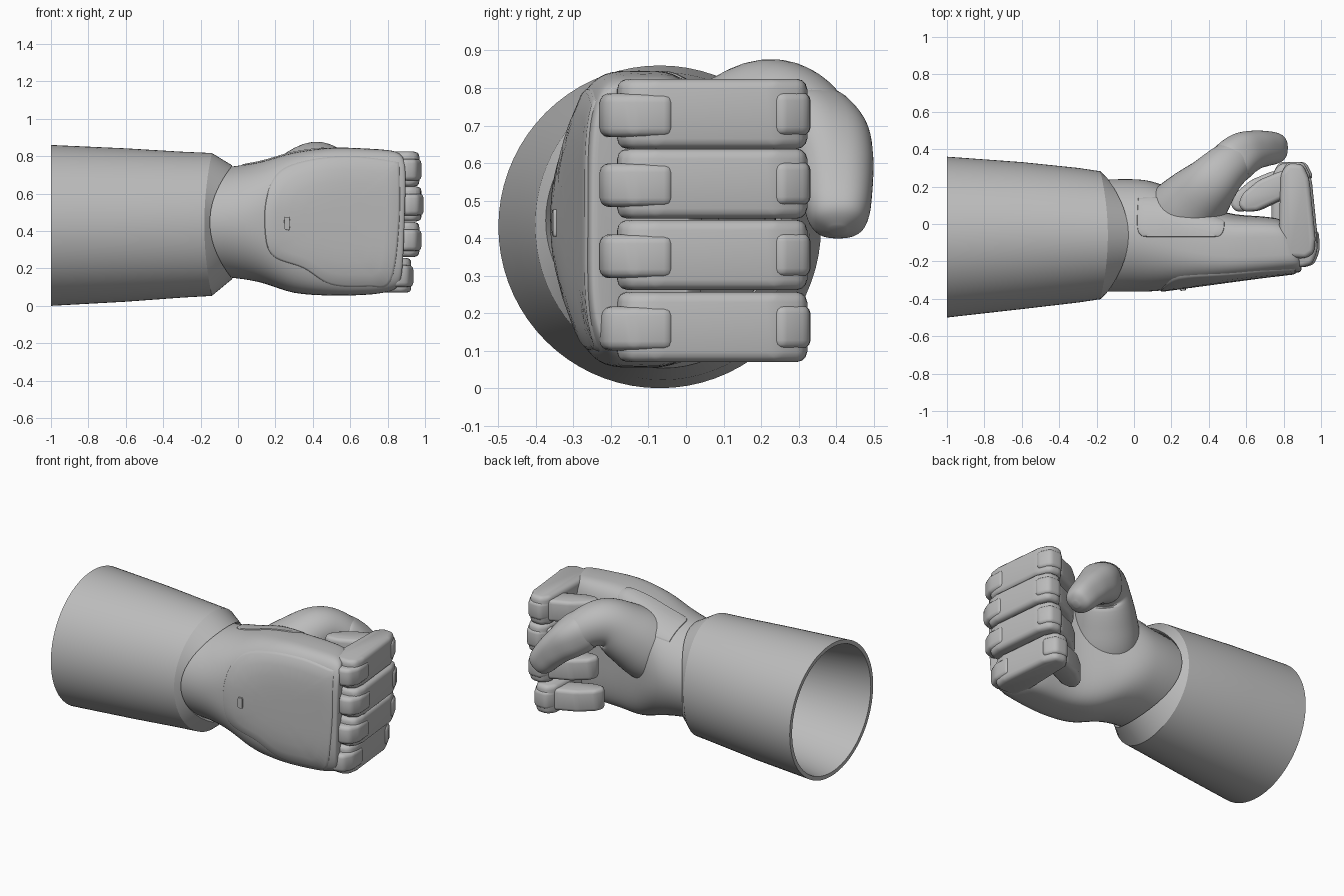
import bpy, bmesh, math
from mathutils import Vector
from mathutils.bvhtree import BVHTree

cube = bpy.data.objects.get("Cube")
if cube:
    bpy.data.objects.remove(cube, do_unlink=True)

grey = bpy.data.materials.new("matte_grey")
grey.use_nodes = True
grey.diffuse_color = (0.5, 0.5, 0.5, 1)
grey.node_tree.nodes["Principled BSDF"].inputs["Base Color"].default_value = (0.5, 0.5, 0.5, 1)

Y, Z = Vector((0, 1, 0)), Vector((0, 0, 1))


def finish(name, bm, angle=35):
    """Turn a bmesh into a smooth shaded grey object."""
    bmesh.ops.recalc_face_normals(bm, faces=bm.faces)
    mesh = bpy.data.meshes.new(name)
    bm.to_mesh(mesh)
    bm.free()
    mesh.materials.append(grey)
    obj = bpy.data.objects.new(name, mesh)
    bpy.context.collection.objects.link(obj)
    bpy.ops.object.select_all(action='DESELECT')
    obj.select_set(True)
    bpy.context.view_layer.objects.active = obj
    bpy.ops.object.shade_smooth_by_angle(angle=math.radians(angle))
    return obj


def section(center, u, v, ru, rv, power=2.0, n=48):
    """Superellipse ring of points."""
    ring = []
    for i in range(n):
        a = 2 * math.pi * i / n
        c, s = math.cos(a), math.sin(a)
        pu = math.copysign(abs(c) ** (2 / power), c)
        pv = math.copysign(abs(s) ** (2 / power), s)
        ring.append(center + u * ru * pu + v * rv * pv)
    return ring


def resample(rows, steps=5):
    """Catmull-Rom interpolation of rows of numbers."""
    out = []
    for i in range(len(rows) - 1):
        a, b, c, d = (rows[max(0, min(len(rows) - 1, i + k))] for k in (-1, 0, 1, 2))
        for s in range(steps):
            t = s / steps
            out.append([q + 0.5 * t * (r - p + t * (2*p - 5*q + 4*r - w + t * (3*(q - r) + w - p)))
                        for p, q, r, w in zip(a, b, c, d)])
    return out + [list(rows[-1])]


def loft(rings, closed=False):
    """Skin rings; either cap both ends or join last ring to first."""
    bm = bmesh.new()
    vs = [[bm.verts.new(p) for p in ring] for ring in rings]
    n = len(vs[0])
    pairs = list(zip(vs, vs[1:])) + ([(vs[-1], vs[0])] if closed else [])
    for a, b in pairs:
        for i in range(n):
            j = (i + 1) % n
            bm.faces.new((a[i], a[j], b[j], b[i]))
    if not closed:
        bm.faces.new(vs[0])
        bm.faces.new(vs[-1])
    return bm


# Forearm: hollow tapered sleeve with a saddle-shaped chamfer at the wrist
# columns: x, y centre, z centre, y radius, z radius, extra x at top and bottom
sleeve = [(-1, -.07, .43, .43, .43, 0), (-.6, -.062, .432, .393, .41, 0),
          (-.3, -.06, .434, .36, .39, 0), (-.18, -.06, .435, .342, .382, .04),
          (-.15, -.06, .447, .314, .303, .12), (-.17, -.06, .447, .3, .293, .12),
          (-.3, -.06, .437, .3, .3, 0), (-1, -.07, .43, .405, .405, 0)]
rings = []
for x, cy, cz, ry, rz, bow in sleeve:
    ring = section(Vector((x, cy, cz)), Y, Z, ry, rz, n=72)
    for p in ring:
        p.x += bow * ((p.z - cz) / rz) ** 2
    rings.append(ring)
finish("forearm_sleeve", loft(rings, closed=True), 20)

# Hand body: x, y front, y back, z low, z high, squareness, end slant
hand_rows = [(-.25, -.36, .23, .17, .72, 2, 0), (-.03, -.362, .24, .15, .745, 2, 0),
             (.12, -.358, .22, .125, .77, 2.3, 0), (.3, -.335, .14, .07, .82, 3, 0),
             (.5, -.308, .06, .055, .845, 3.6, 0), (.7, -.28, .04, .06, .84, 4, .01),
             (.8, -.265, .03, .075, .83, 4, .04), (.84, -.255, .01, .095, .81, 4, .045),
             (.845, -.235, 0, .12, .79, 4, .045)]
rings = []
for x, y0, y1, z0, z1, power, slant in resample(hand_rows):
    mid = Vector((x, (y0 + y1) / 2, (z0 + z1) / 2))
    ring = section(mid, Y, Z, (y1 - y0) / 2, (z1 - z0) / 2, power, 64)
    for p in ring:
        p.x += slant * (0.5 * (p.z - mid.z) / (z1 - z0) - 2 * (p.y - mid.y) / (y1 - y0))
    rings.append(ring)
hand = finish("hand_body", loft(rings))


# Thumb: two overlapping tapered segments along a bent path
def thumb_part(name, rows, power):
    rows = resample(rows)
    rings = []
    for i, (x, y, z, r) in enumerate(rows):
        a, b = rows[max(i - 1, 0)], rows[min(i + 1, len(rows) - 1)]
        t = (Vector(b[:3]) - Vector(a[:3])).normalized()
        u = t.cross(Z).normalized()
        rings.append(section(Vector((x, y, z)), u, u.cross(t), r, r, power))
    return finish(name, loft(rings))


thumb_part("thumb_base", [(.18, -.06, .5, .2), (.24, .02, .55, .21), (.325, .12, .645, .185),
                          (.41, .215, .728, .15), (.48, .29, .725, .128), (.56, .355, .665, .112),
                          (.6, .38, .625, .09)], 2.1)
thumb_part("thumb_tip", [(.5, .305, .71, .09), (.52, .325, .695, .12), (.575, .37, .65, .118),
                         (.64, .395, .59, .104), (.7, .403, .525, .094), (.745, .405, .47, .084),
                         (.77, .405, .437, .064), (.782, .405, .42, .02)], 2.5)


# Fingers: bevelled extrusions of curled side profiles
def extruded(name, profile, z, height, bevel, dx):
    bm = bmesh.new()
    lo = [bm.verts.new((x + dx, y, z - height / 2)) for x, y in profile]
    hi = [bm.verts.new((x + dx, y, z + height / 2)) for x, y in profile]
    bm.faces.new(lo)
    bm.faces.new(hi)
    for i in range(len(lo)):
        j = (i + 1) % len(lo)
        bm.faces.new((lo[i], lo[j], hi[j], hi[i]))
    bmesh.ops.recalc_face_normals(bm, faces=bm.faces)
    bmesh.ops.bevel(bm, geom=bm.edges[:], offset=bevel, segments=3, profile=0.5,
                    affect='EDGES', clamp_overlap=True)
    return finish(name, bm, 40)


main = [(.785, -.15), (.795, .27), (.835, .325), (.915, .32), (.95, .24),
        (.983, -.08), (.975, -.155), (.93, -.185), (.84, -.18)]
knuckle = [(.83, -.18), (.9, -.235), (.965, -.215), (.994, -.14), (.988, -.035), (.9, -.03), (.83, -.08)]
joint = [(.8, .2), (.8, .28), (.835, .333), (.92, .33), (.96, .25), (.9, .2)]
distal = [(.57, .1), (.6, .065), (.67, .07), (.84, .15), (.86, .28), (.8, .285), (.68, .235), (.59, .16)]
for name, z, dx in (("index", .731, -.012), ("middle", .545, 0),
                    ("ring", .355, -.012), ("little", .163, -.055)):
    extruded(name + "_finger_main", main, z, .186, .034, dx)
    extruded(name + "_finger_knuckle", knuckle, z - .004, .116, .024, dx)
    extruded(name + "_finger_joint", joint, z, .115, .022, dx)
    extruded(name + "_finger_end", distal, z, .14, .03, dx)


# Raised panels: outlines laid onto the hand surface along a ray
def panel(name, outline, start, down, lift):
    outline = [Vector(p) for p in resample([tuple(p) for p in outline + outline[:1]], 6)[:-1]]
    mid = sum(outline, Vector((0, 0, 0))) / len(outline)
    tree = BVHTree.FromObject(hand, bpy.context.evaluated_depsgraph_get())
    rings = []
    for scale, up in ((1, -.004), (.985, lift * .6), (.96, lift), (.8, lift),
                      (.6, lift), (.4, lift), (.2, lift), (.02, lift)):
        ring = []
        for p in outline:
            q = mid + (p - mid) * scale
            hit = tree.ray_cast(q + start, down)[0] or q
            ring.append(hit - down * up)
        rings.append(ring)
    return finish(name, loft(rings))


back = [(.865, .77), (.65, .8), (.42, .79), (.23, .73), (.155, .6), (.14, .42),
        (.18, .27), (.35, .2), (.5, .11), (.7, .1), (.82, .13), (.865, .45)]
panel("back_of_hand_panel", [Vector((x, 0, z)) for x, z in back], -2 * Y, Y, .007)
slot = [(.248, .41), (.262, .405), (.276, .41), (.276, .47), (.262, .475), (.248, .47)]
panel("status_slot", [Vector((x, 0, z)) for x, z in slot], -2 * Y, Y, .016)
saddle = [(.02, .14), (.015, 0), (.03, -.055), (.08, -.07), (.25, -.07), (.42, -.07),
          (.47, -.055), (.485, 0), (.46, .03), (.3, .08), (.16, .14)]
panel("thumb_saddle_panel", [Vector((x, y, 0)) for x, y in saddle], 2 * Z, -Z, .006)
